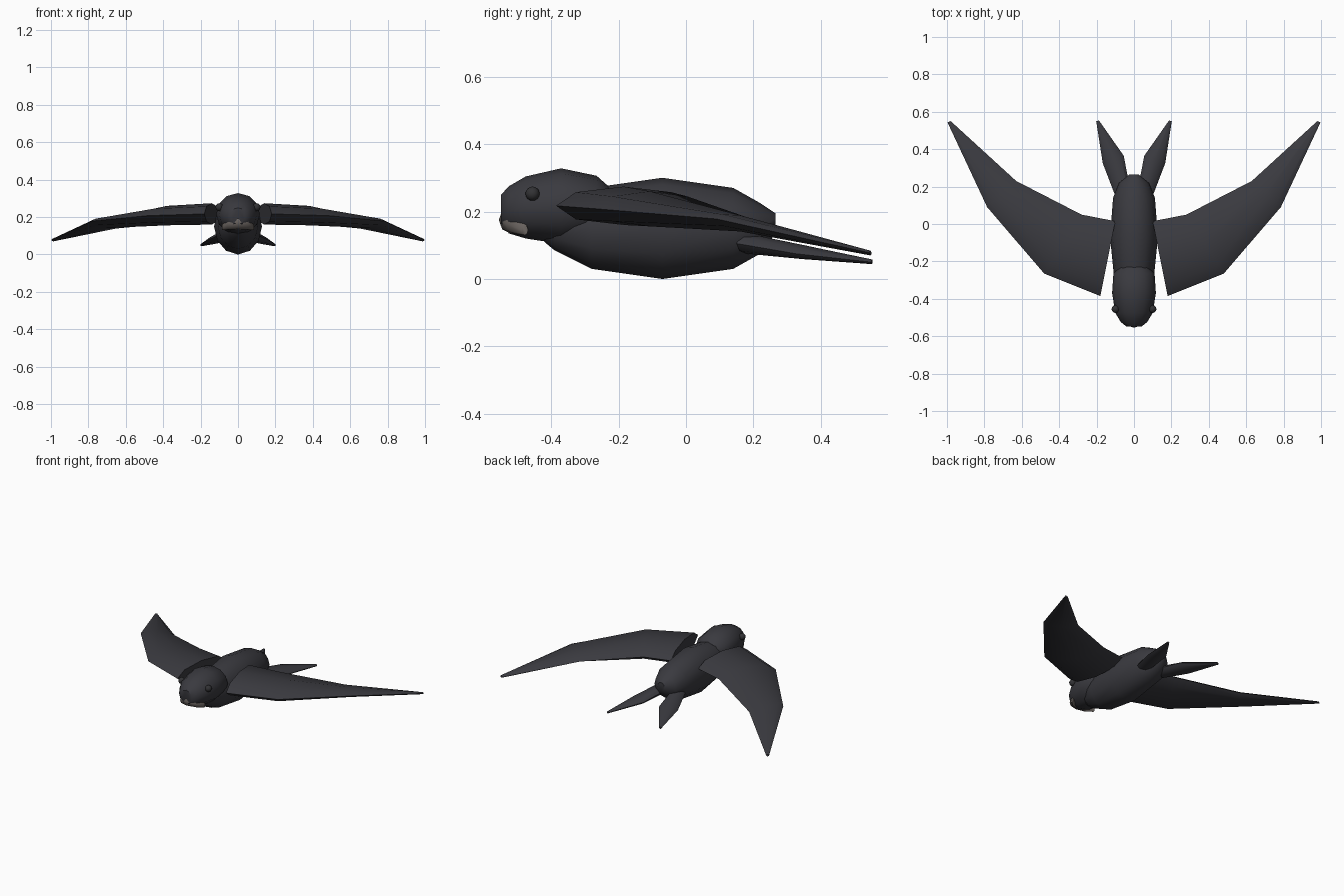
import bpy, bmesh
from math import cos, sin, pi, radians
from mathutils import Vector

cube = bpy.data.objects.get("Cube")
if cube:
    bpy.data.objects.remove(cube, do_unlink=True)


def material(name, r, g, b):
    m = bpy.data.materials.new(name)
    m.use_nodes = True
    m.diffuse_color = (r, g, b, 1)
    m.node_tree.nodes["Principled BSDF"].inputs["Base Color"].default_value = (r, g, b, 1)
    return m


plumage = material("charcoal plumage", 0.042, 0.042, 0.05)
horn = material("grey brown beak", 0.14, 0.122, 0.112)
dark = material("dark eye", 0.032, 0.032, 0.035)


def loft(name, stations, mat, sides=8, angle=40):
    """Skin elliptical rings; each station is centre, half axis, half axis."""
    bm = bmesh.new()
    rings = []
    for c, a, b in stations:
        ring = []
        for i in range(sides):
            t = 2 * pi * i / sides
            ring.append(bm.verts.new(Vector(c) + Vector(a) * cos(t) + Vector(b) * sin(t)))
        rings.append(ring)
    for r, s in zip(rings, rings[1:]):
        for i in range(sides):
            j = (i + 1) % sides
            bm.faces.new((r[i], r[j], s[j], s[i]))
    bm.faces.new(rings[0])
    bm.faces.new(rings[-1])
    bmesh.ops.recalc_face_normals(bm, faces=bm.faces)
    me = bpy.data.meshes.new(name)
    bm.to_mesh(me)
    bm.free()
    me.materials.append(mat)
    ob = bpy.data.objects.new(name, me)
    bpy.context.collection.objects.link(ob)
    bpy.ops.object.select_all(action="DESELECT")
    ob.select_set(True)
    bpy.context.view_layer.objects.active = ob
    bpy.ops.object.shade_smooth_by_angle(angle=radians(angle))
    return ob


def along_y(rows):
    return [((0, y, z), (rx, 0, 0), (0, 0, rz)) for y, z, rx, rz in rows]


def blade(rows, side):
    """Stations from leading edge, trailing edge and half thickness."""
    out = []
    for lead, trail, thick in rows:
        p, q = Vector(lead), Vector(trail)
        p.x *= side
        q.x *= side
        out.append(((p + q) / 2, (p - q) / 2, (0, 0, thick)))
    return out


# Body and head, as y, z, half width, half height
loft("body", along_y([
    (-0.42, 0.16, 0.04, 0.05), (-0.39, 0.16, 0.07, 0.075),
    (-0.28, 0.15, 0.107, 0.12), (-0.07, 0.15, 0.128, 0.15),
    (0.14, 0.15, 0.112, 0.12), (0.22, 0.15, 0.08, 0.075),
    (0.265, 0.165, 0.025, 0.03)]), plumage, 12)
loft("head", along_y([
    (-0.548, 0.205, 0.04, 0.045), (-0.525, 0.205, 0.07, 0.07),
    (-0.475, 0.212, 0.1, 0.092), (-0.37, 0.216, 0.117, 0.112),
    (-0.265, 0.216, 0.11, 0.09), (-0.23, 0.215, 0.075, 0.06)]), plumage, 12)

# Short, wide beak curving down at the corners
loft("beak", [((x, y, z), (0, ry, 0), (0, 0, rz)) for x, y, z, ry, rz in (
    (-0.085, -0.478, 0.145, 0.01, 0.015), (-0.055, -0.505, 0.165, 0.03, 0.032),
    (0, -0.52, 0.175, 0.035, 0.04),
    (0.055, -0.505, 0.165, 0.03, 0.032), (0.085, -0.478, 0.145, 0.01, 0.015))],
    horn, 8, 50)

wing = [((0.18, -0.385, 0.217), (0.1, 0.015, 0.217), 0.057),
        ((0.48, -0.265, 0.208), (0.28, 0.05, 0.208), 0.052),
        ((0.785, 0.09, 0.178), (0.63, 0.23, 0.152), 0.024),
        ((0.997, 0.543, 0.078), (0.98, 0.55, 0.076), 0.007)]
feather = [((0.1, 0.15, 0.105), (0.025, 0.21, 0.105), 0.03),
           ((0.167, 0.325, 0.075), (0.055, 0.365, 0.085), 0.021),
           ((0.202, 0.55, 0.05), (0.187, 0.553, 0.052), 0.007)]

for label, side in (("left", 1), ("right", -1)):
    loft(label + "_wing", blade(wing, side), plumage)
    loft(label + "_tail_feather", blade(feather, side), plumage)
    # Small round eye
    bpy.ops.mesh.primitive_uv_sphere_add(segments=12, ring_count=8, radius=0.021,
                                         location=(0.099 * side, -0.455, 0.253))
    eye = bpy.context.object
    eye.name = label + "_eye"
    eye.data.materials.append(dark)
    bpy.ops.object.shade_smooth_by_angle(angle=radians(50))
